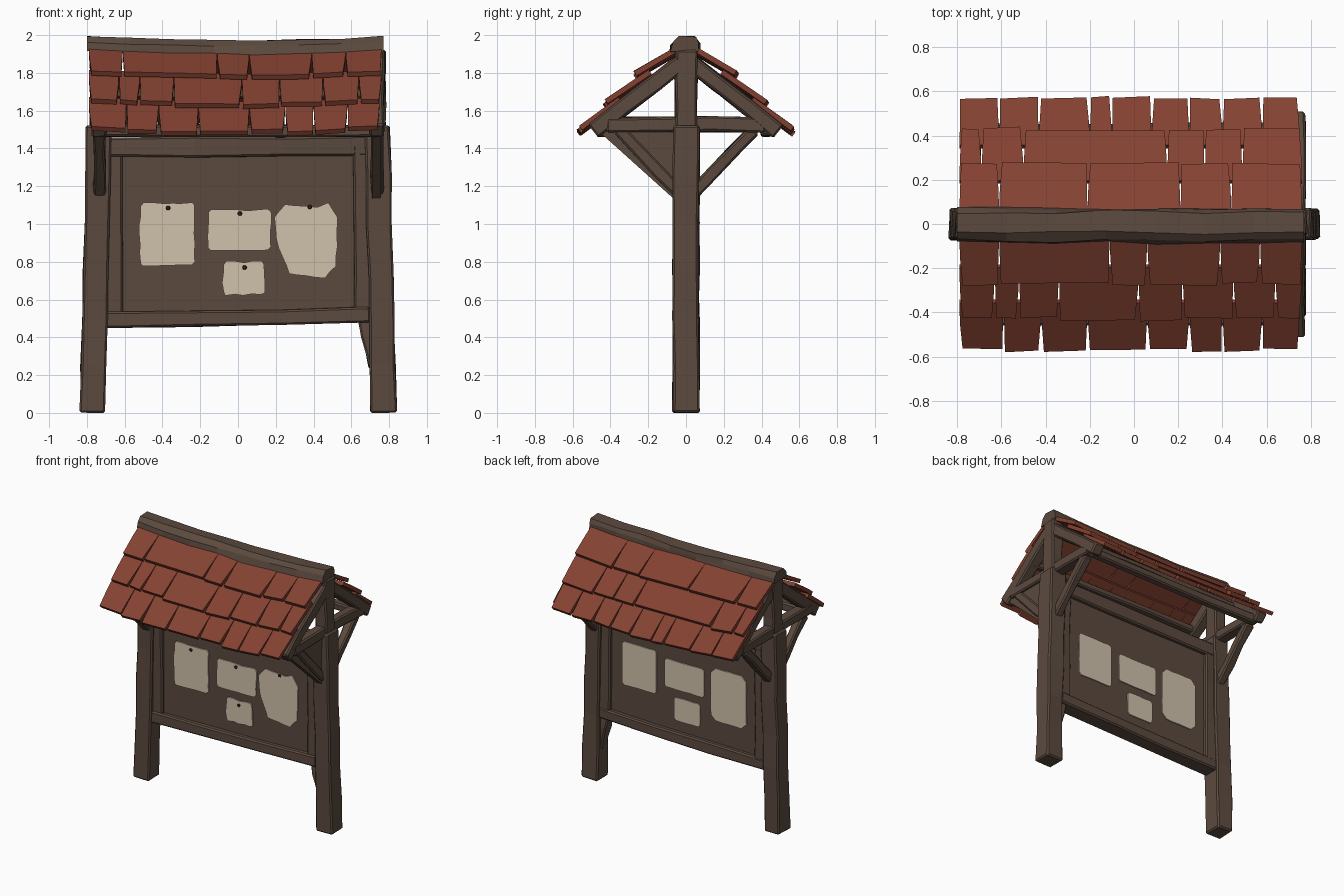
import bpy, bmesh, math, random
from mathutils import Vector

random.seed(4)
cube = bpy.data.objects.get("Cube")
if cube:
    bpy.data.objects.remove(cube)


def material(name, rgb):
    m = bpy.data.materials.new(name)
    m.use_nodes = True
    color = (*rgb, 1)
    m.diffuse_color = color
    bsdf = m.node_tree.nodes["Principled BSDF"]
    bsdf.inputs["Base Color"].default_value = color
    bsdf.inputs["Roughness"].default_value = 0.9
    return m


WOOD = material("dark brown wood", (0.105, 0.068, 0.049))
TILE = material("red clay", (0.23, 0.054, 0.031))
PAPER = material("old parchment", (0.63, 0.54, 0.41))
PIN = material("dark red pin", (0.08, 0.015, 0.01))


def jit(a):
    return random.uniform(-a, a)


def loft(name, rings, mat, bevel=0):
    """Skin a list of equal point rings and cap both ends."""
    bm = bmesh.new()
    rows = [[bm.verts.new(p) for p in ring] for ring in rings]
    n = len(rows[0])
    for a, b in zip(rows, rows[1:]):
        for i in range(n):
            j = (i + 1) % n
            bm.faces.new((a[i], a[j], b[j], b[i]))
    bm.faces.new(rows[0])
    bm.faces.new(rows[-1])
    bmesh.ops.recalc_face_normals(bm, faces=bm.faces)
    mesh = bpy.data.meshes.new(name)
    bm.to_mesh(mesh)
    bm.free()
    mesh.materials.append(mat)
    obj = bpy.data.objects.new(name, mesh)
    bpy.context.collection.objects.link(obj)
    if bevel:
        mod = obj.modifiers.new("worn edges", "BEVEL")
        mod.width = bevel
        mod.segments = 1
    return obj


def beam(name, path, w, d, rough=0.006, bevel=0.01, cuts=3):
    """Hewn beam along a path; w is its width across, d its depth along y or z."""
    path = [Vector(p) for p in path]
    t = (path[-1] - path[0]).normalized()
    side = Vector((1, 0, 0)) if abs(t.x) < 0.5 else Vector((0, 0, 1))
    side = (side - t * side.dot(t)).normalized()
    other = t.cross(side)
    pts = []
    for a, b in zip(path, path[1:]):
        pts += [a.lerp(b, k / cuts) for k in range(cuts)]
    pts.append(path[-1])
    rings = [[p + side * (su * w / 2 + jit(rough)) + other * (sv * d / 2 + jit(rough))
              for su, sv in ((-1, -1), (1, -1), (1, 1), (-1, 1))] for p in pts]
    return loft(name, rings, WOOD, bevel)


def sag(x):
    return -0.022 * max(0, 1 - (x / 0.75) ** 2)


# Posts, end trusses and brackets
for s, label in ((-1, "right"), (1, "left")):
    x = s * 0.735
    beam(label + "_post", [(s * 0.77, 0, 0), (s * 0.755, 0, 0.75), (x, 0, 1.52)], 0.135, 0.138)
    beam(label + "_king_post", [(x, 0, 1.48), (x, 0, 1.92)], 0.09, 0.115)
    beam(label + "_tie_beam", [(x, -0.42, 1.527), (x, 0.42, 1.527)], 0.08, 0.078)
    for f, end in ((-1, "front"), (1, "back")):
        beam(f"{label}_{end}_rafter", [(x, 0, 1.875), (x, f * 0.49, 1.49)], 0.08, 0.085)
        beam(f"{label}_{end}_bracket", [(x, f * 0.035, 1.16), (x, f * 0.36, 1.5)], 0.065, 0.062)

# Solid web that fills one bracket
web = [(-0.05, 1.12), (-0.45, 1.48), (-0.42, 1.51), (-0.05, 1.51)]
loft("bracket_web", [[(x, y, z) for y, z in web] for x in (0.71, 0.755)], WOOD)

# Long roof timbers
for f, end in ((-1, "front"), (1, "back")):
    beam(end + "_eave_purlin", [(-0.74, f * 0.425, 1.495), (0.74, f * 0.425, 1.495)], 0.06, 0.06)
    beam(end + "_middle_purlin", [(-0.74, f * 0.22, 1.69), (0.74, f * 0.22, 1.69)], 0.05, 0.05)

# Sagging ridge beam with a chamfered top
ridge_profile = [(-0.085, 1.915), (-0.075, 1.965), (-0.04, 1.992),
                 (0.055, 1.992), (0.07, 1.96), (0.07, 1.915)]
rings = []
for i in range(8):
    x = -0.8 + 1.57 * i / 7
    rings.append([(x, y + jit(0.009), min(2, z + sag(x) + jit(0.005))) for y, z in ridge_profile])
loft("ridge_beam", rings, WOOD)

# Notice board panel and its frame
panel = [(-0.66, 0.5), (0.66, 0.52), (0.66, 1.4), (-0.66, 1.4)]
loft("board_panel", [[(x, y, z) for x, z in panel] for y in (-0.022, 0.022)], WOOD)
beam("board_top_rail", [(-0.7, 0, 1.405), (0.7, 0, 1.415)], 0.1, 0.11)
beam("board_bottom_rail", [(-0.71, 0, 0.49), (0.7, 0, 0.52)], 0.08, 0.115)
for s, label in ((-1, "right"), (1, "left")):
    beam(label + "_board_stile", [(s * 0.66, 0, 0.5), (s * 0.655, 0, 1.42)], 0.095, 0.1)
beam("left_post_brace", [(0.73, 0, 0.24), (0.67, 0, 0.5)], 0.07, 0.08)


# Overlapping rows of uneven tiles: upper edge, lower edge, seam positions
def tile_row(name, f, upper, lower, seams):
    (y0, z0), (y1, z1) = upper, lower
    along = Vector((0, f * (y1 - y0), z1 - z0))
    normal = Vector((0, f * (z0 - z1), y1 - y0)).normalized() * 0.014
    for k, (a, b) in enumerate(zip(seams, seams[1:])):
        stretch, twist, lift = 1 + jit(0.035), jit(0.02), jit(0.004)
        ga, gb = random.uniform(0.003, 0.016), random.uniform(0.003, 0.016)
        rings = []
        for side in (-1, 1):
            ring = []
            for x, u in ((a, 0), (b, 0), (b - 0.003, 0.45),
                         (b - gb, stretch + twist), (a + ga, stretch - twist), (a + 0.003, 0.45)):
                p = Vector((x, f * y0, z0 + sag(x))) + along * u + normal * side
                p.z += lift * u
                ring.append(p)
            rings.append(ring)
        loft(f"{name}_{k + 1}", rings, TILE)


ROWS = [((0.05, 1.925), (0.265, 1.8)), ((0.19, 1.805), (0.422, 1.648)), ((0.35, 1.66), (0.563, 1.503))]
FRONT = [[-0.79, -0.61, -0.11, 0.06, 0.39, 0.57, 0.76],
         [-0.79, -0.63, -0.52, -0.34, 0.02, 0.22, 0.45, 0.64, 0.76],
         [-0.79, -0.59, -0.42, -0.21, 0.06, 0.25, 0.4, 0.58, 0.75]]
BACK = [[-0.79, -0.61, -0.21, 0.21, 0.44, 0.76],
        [-0.79, -0.69, -0.5, 0.15, 0.32, 0.49, 0.76],
        [-0.79, -0.61, -0.43, -0.2, -0.1, 0.08, 0.25, 0.4, 0.58, 0.75]]
for level, (upper, lower) in zip(("top", "middle", "bottom"), ROWS):
    i = ("top", "middle", "bottom").index(level)
    tile_row(f"front_{level}_tile", -1, upper, lower, FRONT[i])
    tile_row(f"back_{level}_tile", 1, upper, lower, BACK[i])


# Parchment notices with ragged edges, on both faces of the board
def notice(name, f, outline, rough):
    pts = []
    for (x0, z0), (x1, z1) in zip(outline, outline[1:] + outline[:1]):
        n = max(1, round(math.hypot(x1 - x0, z1 - z0) / 0.05))
        for k in range(n):
            pts.append((x0 + (x1 - x0) * k / n + jit(rough), z0 + (z1 - z0) * k / n + jit(rough)))
    loft(name, [[(-f * x, f * y, z) for x, z in pts] for y in (0.023, 0.031)], PAPER)


def sheet(x0, x1, z0, z1, c=0.015):
    return [(x0 + c, z0), (x1 - c, z0), (x1, z0 + c), (x1, z1 - c),
            (x1 - c, z1), (x0 + c, z1), (x0, z1 - c), (x0, z0 + c)]


large = [(0.19, 1.04), (0.25, 1.1), (0.42, 1.09), (0.48, 1.11), (0.53, 1.03),
         (0.52, 0.78), (0.46, 0.71), (0.27, 0.74), (0.2, 0.92)]
for f, end, rough in ((-1, "front", 0.005), (1, "back", 0.002)):
    notice(end + "_tall_notice", f, sheet(-0.52, -0.23, 0.78, 1.11), rough)
    notice(end + "_wide_notice", f, sheet(-0.16, 0.175, 0.86, 1.075), rough)
    notice(end + "_small_notice", f, sheet(-0.08, 0.14, 0.625, 0.8), rough)
    notice(end + "_large_notice", f, large if f < 0 else sheet(0.23, 0.53, 0.71, 1.11, 0.04), rough)

# Pins holding the front notices
for k, (x, z) in enumerate(((-0.37, 1.085), (0.01, 1.055), (0.38, 1.09), (0.035, 0.77))):
    rings = [[(x + r * math.cos(a), y, z + r * math.sin(a)) for a in (i * math.tau / 6 for i in range(6))]
             for r, y in ((0.006, -0.03), (0.013, -0.042), (0.008, -0.05))]
    loft(f"notice_pin_{k + 1}", rings, PIN)
